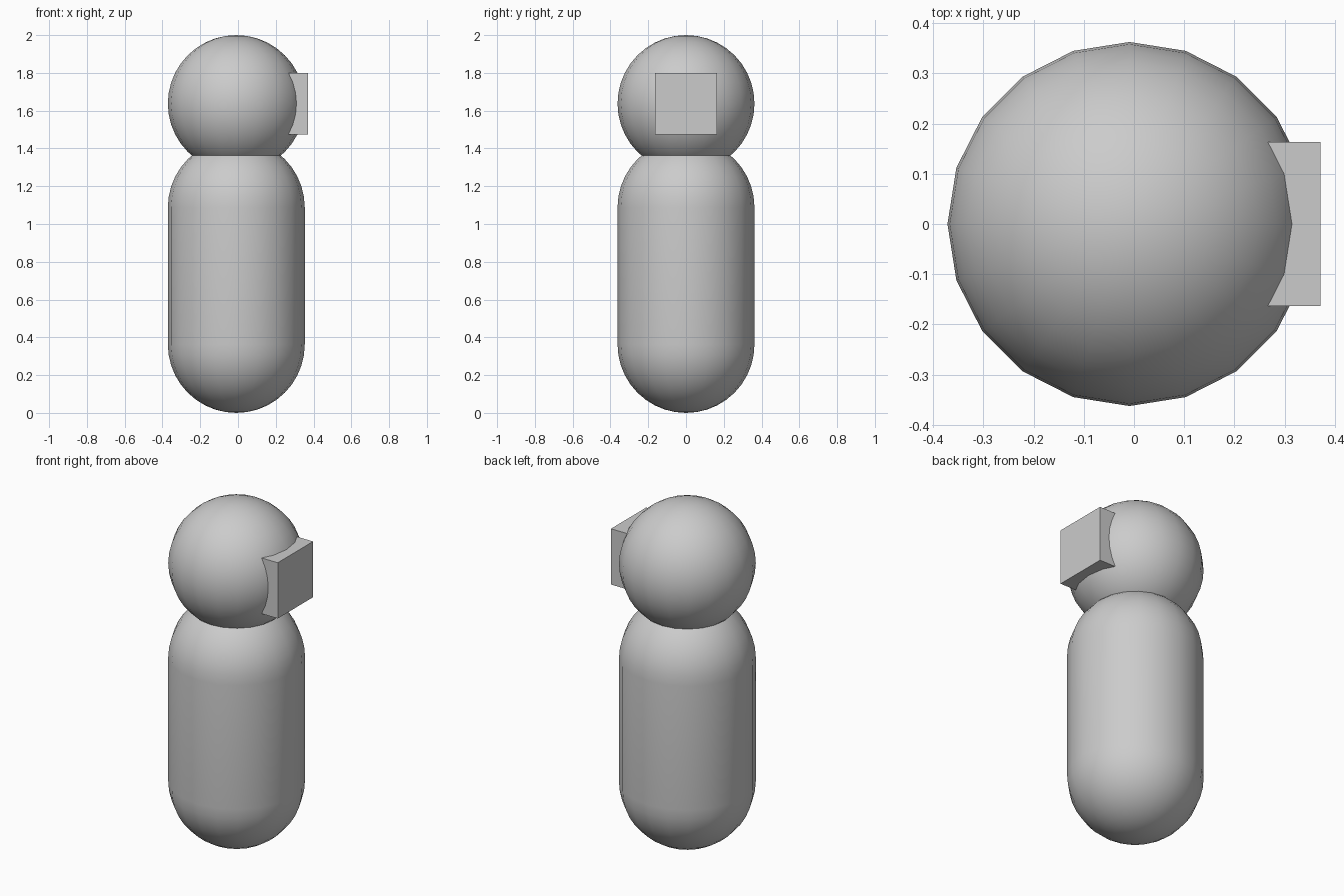
import bpy, bmesh
from math import sin, cos, pi

if "Cube" in bpy.data.objects:
    bpy.data.objects.remove(bpy.data.objects["Cube"])

R = 0.3625     # shared radius of body and head
CX = -0.009    # x of the main axis
SEG, RINGS = 20, 10


def capsule(name, low, high):
    """Round-ended solid whose cap centres sit at heights low and high."""
    bm = bmesh.new()
    bottom = [(-pi / 2 + i * pi / 2 / RINGS, low) for i in range(1, RINGS + 1)]
    top = [(i * pi / 2 / RINGS, high) for i in range(0 if high > low else 1, RINGS)]
    rings = []
    for a, z in bottom + top:
        rings.append([bm.verts.new((CX + R * cos(a) * cos(2 * pi * k / SEG),
                                    R * cos(a) * sin(2 * pi * k / SEG),
                                    z + R * sin(a))) for k in range(SEG)])
    south = bm.verts.new((CX, 0, low - R))
    north = bm.verts.new((CX, 0, high + R))
    for k in range(SEG):
        n = (k + 1) % SEG
        bm.faces.new((south, rings[0][n], rings[0][k]))
        bm.faces.new((north, rings[-1][k], rings[-1][n]))
        for a, b in zip(rings, rings[1:]):
            bm.faces.new((a[k], a[n], b[n], b[k]))
    for f in bm.faces:
        f.smooth = True
    mesh = bpy.data.meshes.new(name)
    bm.to_mesh(mesh)
    bm.free()
    obj = bpy.data.objects.new(name, mesh)
    bpy.context.collection.objects.link(obj)
    return obj


# Body and head
capsule("body", R, 3 * R)
capsule("head", 2 - R, 2 - R)

# Face block sunk into the right side of the head
bpy.ops.mesh.primitive_cube_add(size=0.326, location=(CX + 0.2175, 0, 2 - R))
bpy.context.object.name = "face_block"
